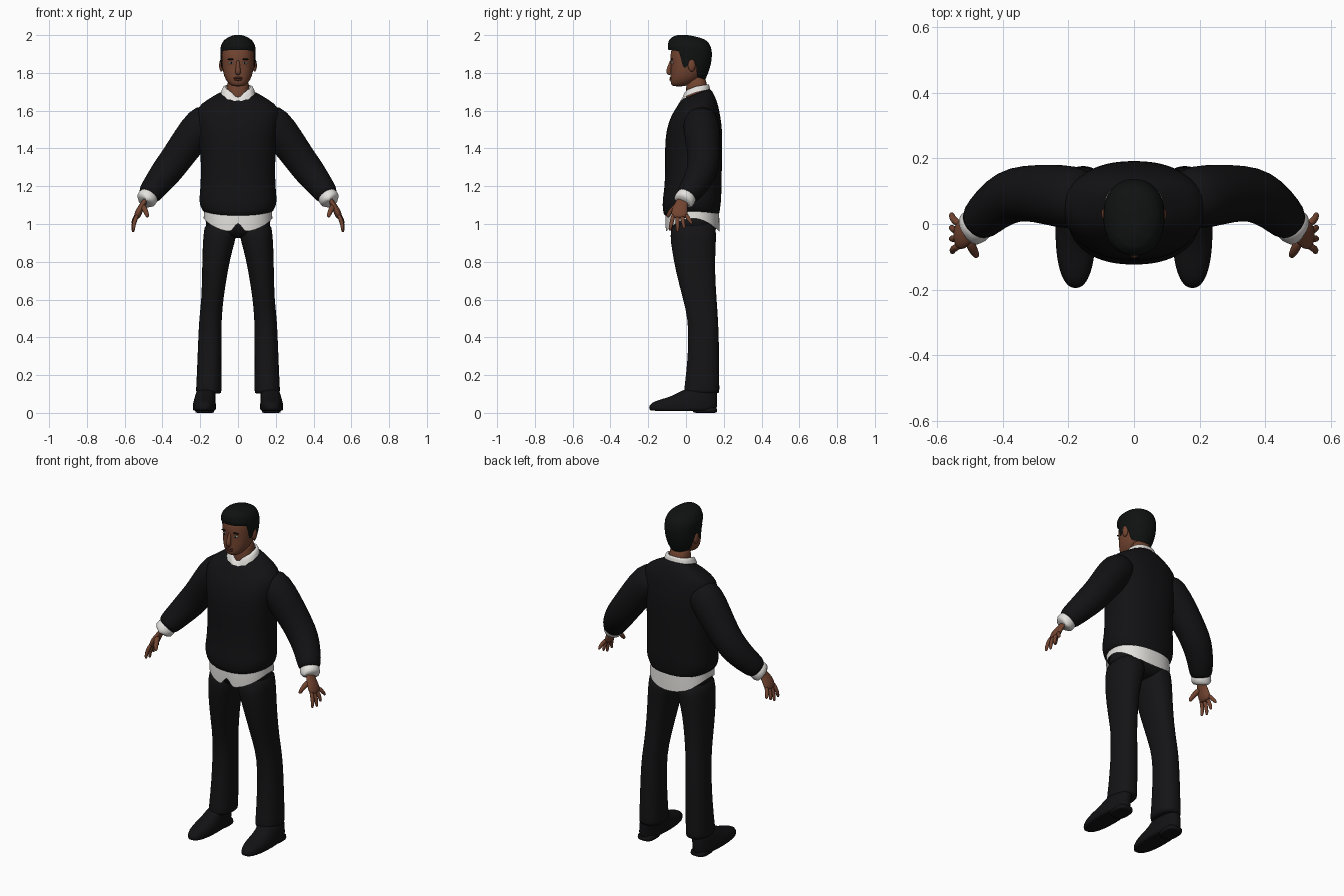
import bpy, bmesh, math
from mathutils import Vector


def material(name, rgb):
    m = bpy.data.materials.new(name)
    m.diffuse_color = (*rgb, 1)
    return m


SKIN = material("brown skin", (0.17, 0.058, 0.03))
LIP = material("lip", (0.12, 0.035, 0.024))
HAIR = material("black hair", (0.005, 0.006, 0.006))
KNIT = material("black knit", (0.006, 0.006, 0.007))
CLOTH = material("black trouser cloth", (0.007, 0.007, 0.008))
LEATHER = material("black leather", (0.006, 0.006, 0.007))
WHITE = material("white cotton", (0.78, 0.76, 0.73))
EYE = material("eye white", (0.55, 0.53, 0.5))


def finish(name, bm, mat, mirror, subsurf=1):
    bmesh.ops.recalc_face_normals(bm, faces=bm.faces)
    me = bpy.data.meshes.new(name)
    bm.to_mesh(me)
    bm.free()
    for p in me.polygons:
        p.use_smooth = True
    me.materials.append(mat)
    ob = bpy.data.objects.new(name, me)
    bpy.context.collection.objects.link(ob)
    if mirror:
        ob.modifiers.new("mirror", "MIRROR").use_mirror_merge = False
    if subsurf:
        s = ob.modifiers.new("smooth", "SUBSURF")
        s.levels = s.render_levels = subsurf
    return ob


def skin_rows(name, rows, mat, mirror=False, caps=(True, True)):
    """Bridge a list of closed point rings."""
    bm = bmesh.new()
    vs = [[bm.verts.new(p) for p in row] for row in rows]
    n = len(rows[0])
    for a, b in zip(vs, vs[1:]):
        for i in range(n):
            j = (i + 1) % n
            bm.faces.new((a[i], a[j], b[j], b[i]))
    if caps[0]:
        bm.faces.new(vs[0])
    if caps[1]:
        bm.faces.new(vs[-1])
    return finish(name, bm, mat, mirror)


def circle(n, p):
    """Unit superellipse as (x, y) pairs."""
    out = []
    for i in range(n):
        a = 2 * math.pi * i / n
        c, s = math.cos(a), math.sin(a)
        out.append((math.copysign(abs(c) ** (2 / p), c), math.copysign(abs(s) ** (2 / p), s)))
    return out


def loft(name, rings, mat, n=32, p=2.3, dz=None, **kw):
    """Rings are (z, x centre, half width, front y, back y); dz bends a ring in z."""
    rows = []
    for k, (z, xc, hw, y0, y1) in enumerate(rings):
        rows.append([(xc + hw * c, (y0 + y1) / 2 + (y1 - y0) / 2 * s, z + (dz(k, c, s) if dz else 0))
                     for c, s in circle(n, p)])
    return skin_rows(name, rows, mat, **kw)


def tube(name, pts, mat, n=16, flat=1.0, **kw):
    """Points are (x, y, z, radius); flat thins it across the xz plane."""
    rows = []
    for k, q in enumerate(pts):
        a, b = pts[max(k - 1, 0)], pts[min(k + 1, len(pts) - 1)]
        t = (Vector(b[:3]) - Vector(a[:3])).normalized()
        u = t.cross(Vector((0, 1, 0))).normalized()
        v = u.cross(t)
        rows.append([Vector(q[:3]) + q[3] * (flat * c * u + s * v) for c, s in circle(n, 2)])
    return skin_rows(name, rows, mat, **kw)


def ball(name, centre, size, mat, mirror=False):
    bm = bmesh.new()
    bmesh.ops.create_uvsphere(bm, u_segments=16, v_segments=10, radius=1)
    for v in bm.verts:
        v.co = Vector([c + r * x for c, r, x in zip(centre, size, v.co)])
    return finish(name, bm, mat, mirror, 0)


def interp(table, x):
    for a, b in zip(table, table[1:]):
        if x <= b[0]:
            t = max(0, (x - a[0]) / (b[0] - a[0]))
            return [p + (q - p) * t for p, q in zip(a[1:], b[1:])]
    return table[-1][1:]


# Head and neck
loft("neck", [(1.60, 0, .062, .0, .125), (1.68, 0, .058, .0, .115), (1.80, 0, .06, .0, .11)], SKIN)
loft("head", [(1.728, 0, .026, -.068, -.01), (1.738, 0, .045, -.08, .02), (1.765, 0, .067, -.083, .07),
              (1.80, 0, .079, -.081, .09), (1.84, 0, .084, -.08, .11), (1.875, 0, .085, -.084, .12),
              (1.92, 0, .084, -.081, .12), (1.96, 0, .073, -.06, .11), (1.985, 0, .04, -.02, .07)], SKIN)
tube("nose", [(0, -.076, 1.87, .008), (0, -.084, 1.84, .010), (0, -.093, 1.812, .014),
              (0, -.09, 1.80, .016), (0, -.078, 1.796, .010)], SKIN)
ball("ear", (.088, .03, 1.84), (.012, .02, .033), SKIN, True)
ball("eye", (.036, -.072, 1.852), (.015, .008, .006), EYE, True)
ball("pupil", (.036, -.0785, 1.852), (.005, .003, .0055), HAIR, True)
ball("eyebrow", (.037, -.075, 1.872), (.021, .007, .004), HAIR, True)
ball("upper_lip", (0, -.080, 1.773), (.025, .008, .005), LIP)
ball("lower_lip", (0, -.080, 1.764), (.021, .008, .006), LIP)

# Hair: shell hanging from the crown to a hairline that changes around the head
shape = [(1.76, .066, -.085, .10), (1.80, .084, -.088, .118), (1.85, .092, -.09, .133),
         (1.90, .094, -.09, .138), (1.94, .092, -.097, .132), (1.97, .078, -.092, .113),
         (1.99, .052, -.075, .075), (2.002, .015, -.04, .01)]
hairline = [(-1, 1.922), (-.5, 1.915), (-.36, 1.83), (-.15, 1.825), (0, 1.862),
            (.3, 1.85), (.45, 1.78), (1, 1.765)]
rows = []
for k in range(15):
    row = []
    for c, s in circle(64, 2.2):
        low = interp(hairline, s)[0]
        z = low + (2.002 - low) * k / 14
        hw, y0, y1 = interp(shape, z)
        row.append((hw * c, (y0 + y1) / 2 + (y1 - y0) / 2 * s, z))
    rows.append(row)
skin_rows("hair", rows, HAIR, caps=(False, True))

# Sweater body with a hem roll and a neckline that is lower in front
tilt = {9: .01, 10: .015, 11: .022, 12: .03}
loft("sweater_body", [
    (1.055, 0, .165, -.10, .165), (1.065, 0, .185, -.12, .176), (1.10, 0, .203, -.125, .183),
    (1.14, 0, .205, -.122, .187), (1.20, 0, .198, -.113, .188), (1.30, 0, .196, -.11, .19),
    (1.40, 0, .20, -.112, .192), (1.50, 0, .21, -.105, .192), (1.57, 0, .222, -.08, .182),
    (1.62, 0, .215, -.055, .17), (1.655, 0, .165, -.037, .156), (1.685, 0, .11, -.022, .137),
    (1.692, 0, .078, -.012, .12)], KNIT, n=48,
    dz=lambda k, c, s: tilt.get(k, 0) * s - (.02 * s * s if k < 2 else 0))
tube("sleeve", [(.13, .075, 1.58, .08), (.19, .08, 1.53, .10), (.26, .09, 1.44, .092), (.33, .095, 1.34, .085),
                (.38, .085, 1.275, .083), (.43, .05, 1.21, .072), (.468, .01, 1.16, .064),
                (.48, -.002, 1.143, .05)], KNIT, n=24, mirror=True)

# Shirt: collar, tail and cuffs
def collar_bend(k, c, s):
    edge = [[(-1, -.055), (-.93, -.062), (-.7, -.035), (0, -.012), (1, .005)],
            [(-1, -.045), (-.93, -.02), (-.7, -.005), (0, .012), (1, .022)]][min(k, 1)]
    return interp(edge, s)[0]


loft("shirt_collar", [(1.708, 0, .09, -.03, .128), (1.722, 0, .078, -.014, .122), (1.715, 0, .064, -.004, .112)],
     WHITE, n=64, dz=collar_bend, caps=(False, False))
loft("shirt_tail", [(1.09, 0, .178, -.108, .174), (1.05, 0, .181, -.11, .177), (1.03, 0, .182, -.108, .178)],
     WHITE, n=72, caps=(False, False),
     dz=lambda k, c, s: (-.072 * s * s + (.055 * max(0, 1 - abs(c) / .2) if s < 0 else 0)) * k / 2)
tube("shirt_cuff", [(.46, .02, 1.165, .048), (.477, .0, 1.143, .056), (.496, -.018, 1.112, .056),
                    (.495, -.017, 1.114, .042)], WHITE, n=24, mirror=True)

# Hands
tube("palm", [(.48, -.008, 1.145, .03), (.503, -.025, 1.105, .034), (.522, -.034, 1.072, .046),
              (.535, -.034, 1.04, .043), (.538, -.034, 1.03, .03)], SKIN, flat=.42, mirror=True)
for name, y0, y1, x1, z1 in [("index_finger", -.066, -.085, .553, .965), ("middle_finger", -.044, -.045, .556, .957),
                             ("ring_finger", -.022, -.01, .556, .975), ("little_finger", -.002, .03, .556, .998)]:
    tube(name, [(.53, y0, 1.055, .012), (.552, (y0 + y1) / 2, (1.05 + z1) / 2, .0115),
                (x1, y1, z1 + .008, .009), (x1 - .001, y1, z1, .005)], SKIN, n=10, mirror=True)
tube("thumb", [(.507, -.04, 1.10, .017), (.492, -.075, 1.075, .015), (.481, -.094, 1.048, .012),
               (.478, -.098, 1.035, .007)], SKIN, n=10, mirror=True)

# Trousers
loft("trouser_seat", [(.925, 0, .06, -.03, .11), (.945, 0, .13, -.065, .145), (.98, 0, .17, -.088, .166),
                      (1.02, 0, .174, -.094, .169), (1.08, 0, .168, -.09, .165)], CLOTH)
legs = [(1.03, .176, .002, -.08, .16), (.93, .184, .008, -.084, .16), (.865, .188, .03, -.075, .156),
        (.75, .19, .055, -.055, .153), (.60, .193, .078, -.015, .162), (.50, .206, .087, .01, .17),
        (.36, .212, .088, .014, .175), (.20, .218, .088, .0, .176), (.11, .223, .087, -.012, .177),
        (.10, .222, .088, -.011, .176)]
loft("trouser_leg", [(z, (a + b) / 2, (a - b) / 2, y0, y1) for z, a, b, y0, y1 in legs], CLOTH, mirror=True)

# Shoes
loft("shoe", [(.010, .178, .055, -.185, .155), (.014, .178, .061, -.195, .162), (.04, .178, .062, -.198, .165),
              (.062, .177, .058, -.17, .166), (.08, .175, .055, -.10, .166), (.10, .172, .052, -.05, .166),
              (.13, .165, .05, -.01, .165)], LEATHER, mirror=True)
loft("shoe_heel", [(0, .176, .048, .04, .163), (.003, .176, .05, .036, .165), (.04, .176, .05, .036, .165)],
     LEATHER, p=3, mirror=True)
